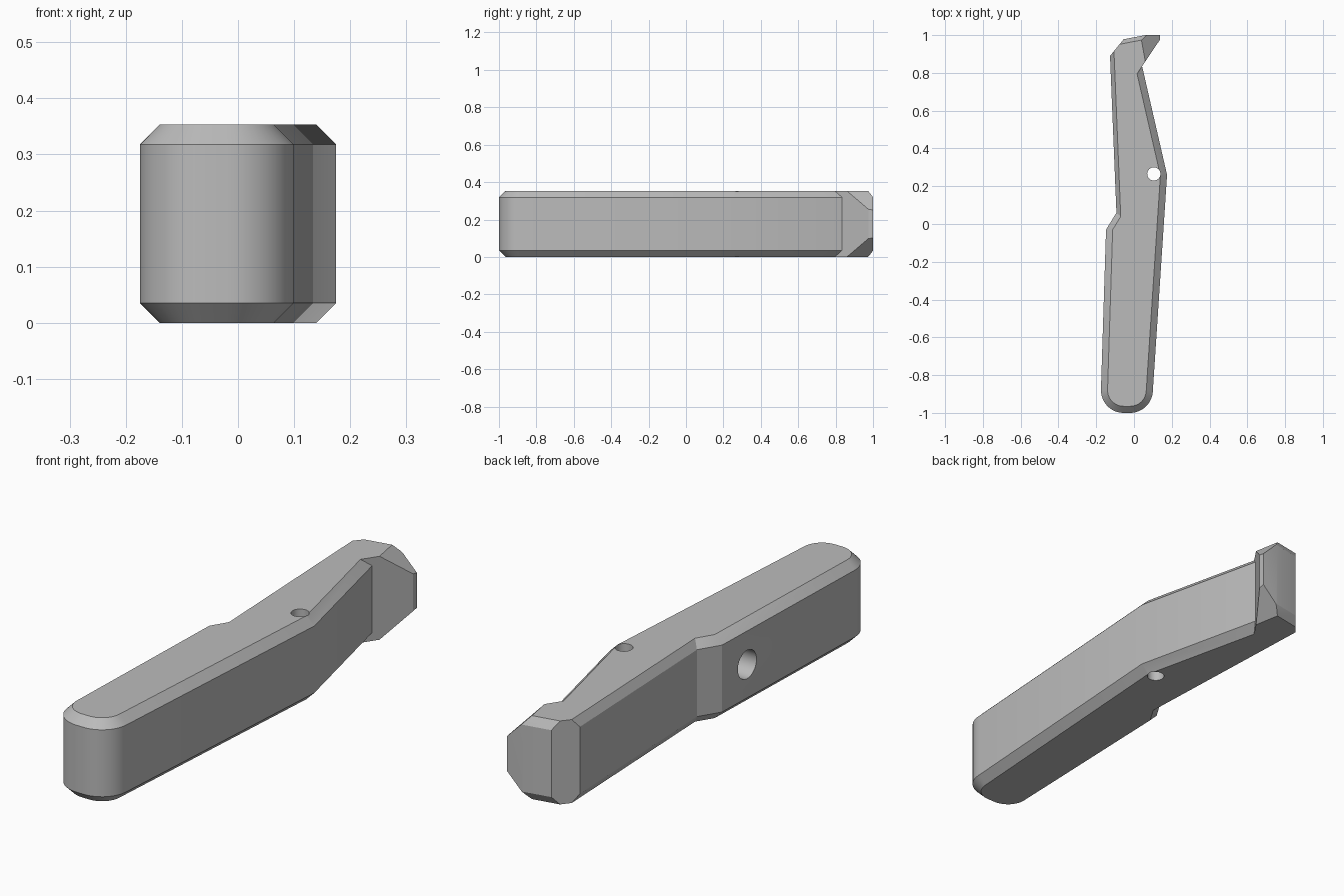
import bpy, bmesh, math
from mathutils import Vector, Matrix

cube = bpy.data.objects.get("Cube")
if cube:
    bpy.data.objects.remove(cube, do_unlink=True)

HEIGHT, CHAMFER = 0.353, 0.035

grey = bpy.data.materials.new("plain_grey")
grey.use_nodes = True
grey.diffuse_color = (0.5, 0.5, 0.5, 1)
grey.node_tree.nodes["Principled BSDF"].inputs["Base Color"].default_value = (0.5, 0.5, 0.5, 1)


def make_object(name, bm):
    bmesh.ops.recalc_face_normals(bm, faces=bm.faces)
    mesh = bpy.data.meshes.new(name)
    bm.to_mesh(mesh)
    bm.free()
    mesh.materials.append(grey)
    obj = bpy.data.objects.new(name, mesh)
    bpy.context.collection.objects.link(obj)
    return obj


def arc(cx, start, steps=12, r=0.12, cy=-0.88):
    angles = [math.radians(start + 90 * i / steps) for i in range(steps + 1)]
    return [(cx + r * math.cos(a), cy + r * math.sin(a), CHAMFER) for a in angles]


def inset(points):
    """Move every outline edge inwards by its own width and rejoin the corners."""
    lines = []
    for i, (x, y, width) in enumerate(points):
        nx, ny, _ = points[(i + 1) % len(points)]
        d = Vector((nx - x, ny - y)).normalized()
        lines.append((Vector((x, y)) + Vector((-d.y, d.x)) * width, d))
    result = []
    for i, (p, d) in enumerate(lines):
        q, e = lines[i - 1]
        t = (p - q).cross(d) / e.cross(d)
        result.append(q + e * t)
    return result


# Plan outline, anticlockwise: x, y, chamfer width of the edge that follows
outline = arc(-0.055, 180) + arc(-0.02, 270) + [
    (0.175, 0.26, CHAMFER),
    (0.043, 0.835, 0),        # inside of hook
    (0.137, 0.975, 0),        # hook tip
    (0.137, 1.0, 0.022),      # back of head
    (0.06, 1.0, 0.022),
    (-0.055, 0.978, 0),       # plain head corner
    (-0.127, 0.89, 0.022),    # upper arm
    (-0.093, 0.06, 0.03),     # step
    (-0.148, -0.03, CHAMFER),
]
inner = inset(outline)

# Body: four stacked rings joined by side faces
bm = bmesh.new()
rings = []
for z, ring in ((0, inner), (CHAMFER, outline), (HEIGHT - CHAMFER, outline), (HEIGHT, inner)):
    rings.append([bm.verts.new((p[0], p[1], z)) for p in ring])
for low, high in zip(rings, rings[1:]):
    for i in range(len(low)):
        j = (i + 1) % len(low)
        bm.faces.new((low[i], low[j], high[j], high[i]))
bm.faces.new(rings[0][::-1])
bm.faces.new(rings[-1])
body = make_object("handle_body", bm)


def cylinder(name, radius, depth, matrix):
    bm = bmesh.new()
    bmesh.ops.create_cone(bm, cap_ends=True, segments=32, radius1=radius,
                          radius2=radius, depth=depth, matrix=matrix)
    return make_object(name, bm)


def hook_wedge(name, top):
    """Prism that slopes the hook off towards its tip."""
    bm = bmesh.new()
    ends = []
    for y in (0.82, 1.1):
        x = 0.04 - 0.18 * (y - 0.97)
        profile = ((x - 0.1, HEIGHT + 0.1), (x + 0.2, HEIGHT - 0.2), (x + 0.2, HEIGHT + 0.1))
        ends.append([bm.verts.new((px, y, z if top else HEIGHT - z)) for px, z in profile])
    a, b = ends
    bm.faces.new(a)
    bm.faces.new(b[::-1])
    for i in range(3):
        j = (i + 1) % 3
        bm.faces.new((a[i], b[i], b[j], a[j]))
    return make_object(name, bm)


# Hook slopes, upright pin hole and blind hole in the side
cutters = [
    hook_wedge("hook_slope_top", True),
    hook_wedge("hook_slope_bottom", False),
    cylinder("pin_hole", 0.035, 1, Matrix.Translation((0.105, 0.265, 0.18))),
    cylinder("side_hole", 0.06, 0.3,
             Matrix.Translation((-0.18, -0.19, HEIGHT / 2)) @ Matrix.Rotation(math.pi / 2, 4, "Y")),
]
bpy.ops.object.select_all(action="DESELECT")
bpy.context.view_layer.objects.active = body
body.select_set(True)
for cutter in cutters:
    mod = body.modifiers.new(cutter.name, "BOOLEAN")
    mod.operation = "DIFFERENCE"
    mod.solver = "EXACT"
    mod.object = cutter
    bpy.ops.object.modifier_apply(modifier=mod.name)
    bpy.data.objects.remove(cutter, do_unlink=True)

bpy.ops.object.shade_smooth_by_angle(angle=math.radians(25))
